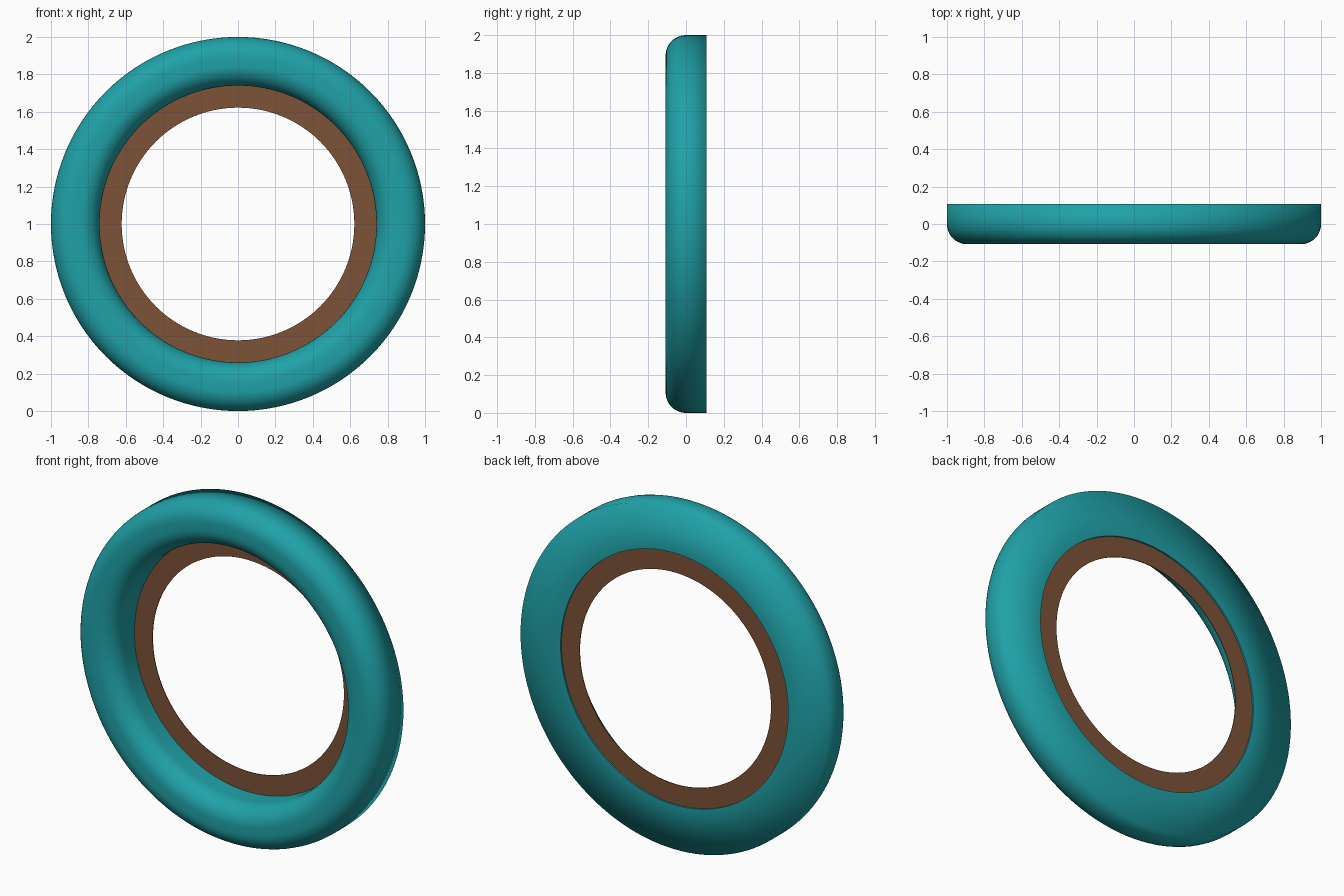
import bpy, bmesh
from math import sin, cos, pi

if "Cube" in bpy.data.objects:
    bpy.data.objects.remove(bpy.data.objects["Cube"])


def material(name, rgb):
    m = bpy.data.materials.new(name)
    m.diffuse_color = (*rgb, 1)
    m.use_nodes = True
    m.node_tree.nodes["Principled BSDF"].inputs["Base Color"].default_value = m.diffuse_color
    return m


def lathe(name, profile, mat, steps=128, sharp=()):
    """Spin a closed (radius, y) profile around the y axis, centred at z = 1.
    Profile points listed in sharp give hard edges."""
    bm = bmesh.new()
    rings = []
    for i in range(steps):
        a = 2 * pi * i / steps
        rings.append([bm.verts.new((r * cos(a), y, 1 + r * sin(a))) for r, y in profile])
    n = len(profile)
    for i in range(steps):
        p, q = rings[i], rings[(i + 1) % steps]
        for j in range(n):
            k = (j + 1) % n
            bm.faces.new((p[j], p[k], q[k], q[j]))
        for j in sharp:
            bm.edges.get((p[j], q[j])).smooth = False
    bmesh.ops.recalc_face_normals(bm, faces=bm.faces)
    for f in bm.faces:
        f.smooth = True
    me = bpy.data.meshes.new(name)
    bm.to_mesh(me)
    bm.free()
    ob = bpy.data.objects.new(name, me)
    ob.data.materials.append(mat)
    bpy.context.collection.objects.link(ob)
    return ob


R_IN, R_OUT, HALF, C = 0.74, 1.0, 0.108, 0.108

# Outer ring: flat back, straight walls, rounded front corners
arc = [i * pi / 2 / 10 for i in range(11)]
profile = [(R_IN, HALF)]
profile += [(R_IN + C - C * cos(t), -HALF + C - C * sin(t)) for t in arc]
profile += [(R_OUT - C + C * sin(t), -HALF + C - C * cos(t)) for t in arc]
profile += [(R_OUT, HALF)]
lathe("outer_ring", profile, material("teal", (0.014, 0.36, 0.39)), sharp=[0])

# Thin flat inner ring, set slightly in from the back
plate = lathe("inner_ring", [(0.622, 0.095), (0.745, 0.095), (0.745, 0.099), (0.622, 0.099)],
              material("brown", (0.205, 0.084, 0.037)))
plate.data.shade_flat()
